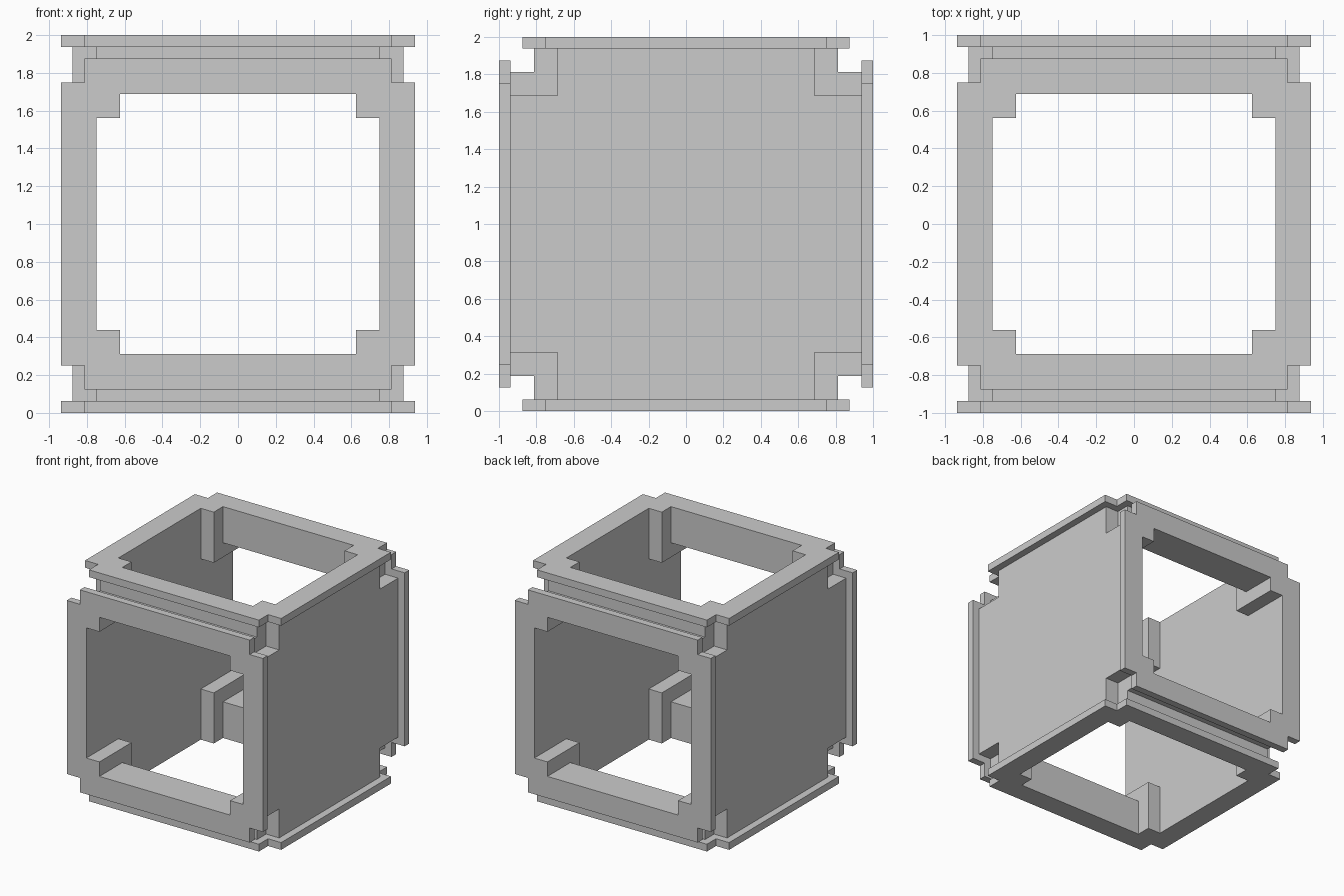
import bpy, bmesh

if "Cube" in bpy.data.objects:
    bpy.data.objects.remove(bpy.data.objects["Cube"])

U = 1 / 16  # the whole model sits on a 1/16 grid, measured from the cube centre


def plus(a, b, c, d):
    """Square outline with stepped corners: (a x b) box joined with (c x d) box."""
    q = [(a, b), (c, b), (c, d)]
    r = q[::-1]
    return (q + [(-x, y) for x, y in r] + [(-x, -y) for x, y in q]
            + [(x, -y) for x, y in r])


def prism(name, outline, lo, hi, axis, mirror, hole=None):
    """Extrude a profile along an axis from lo to hi, then mirror the part."""
    def place(p, t):
        co = {'X': (t, p[0], p[1]), 'Y': (p[0], t, p[1]), 'Z': (p[0], p[1], t)}[axis]
        return [v * U for v in co]

    bm = bmesh.new()
    loops = [[[bm.verts.new(place(p, t)) for p in pts] for t in (lo, hi)]
             for pts in (outline, hole) if pts]
    n = len(outline)
    for low, high in loops:
        for i in range(n):
            j = (i + 1) % n
            bm.faces.new((low[i], low[j], high[j], high[i]))
    for k in (0, 1):
        if hole:
            a, b = loops[0][k], loops[1][k]
            for i in range(n):
                j = (i + 1) % n
                bm.faces.new((a[i], a[j], b[j], b[i]))
        else:
            bm.faces.new(loops[0][k])
    bmesh.ops.recalc_face_normals(bm, faces=bm.faces)
    mesh = bpy.data.meshes.new(name)
    bm.to_mesh(mesh)
    bm.free()
    ob = bpy.data.objects.new(name, mesh)
    ob.location.z = 1
    bpy.context.collection.objects.link(ob)
    mod = ob.modifiers.new("Mirror", 'MIRROR')
    mod.use_axis = [a in mirror for a in 'XYZ']
    mod.use_mirror_merge = False
    return ob


# Open frame plates: top and bottom, front and back
frame, opening = plus(15, 12, 13, 14), plus(12, 9, 10, 11)
prism("top_bottom_frames", frame, 15, 16, 'Z', 'Z', opening)
prism("front_back_frames", frame, 15, 16, 'Y', 'Y', opening)

# Solid side walls with notched corners
prism("side_walls", plus(15, 11, 11, 15), 12, 14, 'X', 'X')


# Four grooved edge rails with thicker blocks at their ends
def grooved(inner):
    return [(inner, inner), (15, inner), (15, 13), (13, 13), (13, 15), (inner, 15)]


prism("edge_rails", grooved(11), -10, 10, 'X', 'YZ')
prism("corner_blocks", grooved(9), 10, 12, 'X', 'XYZ')
